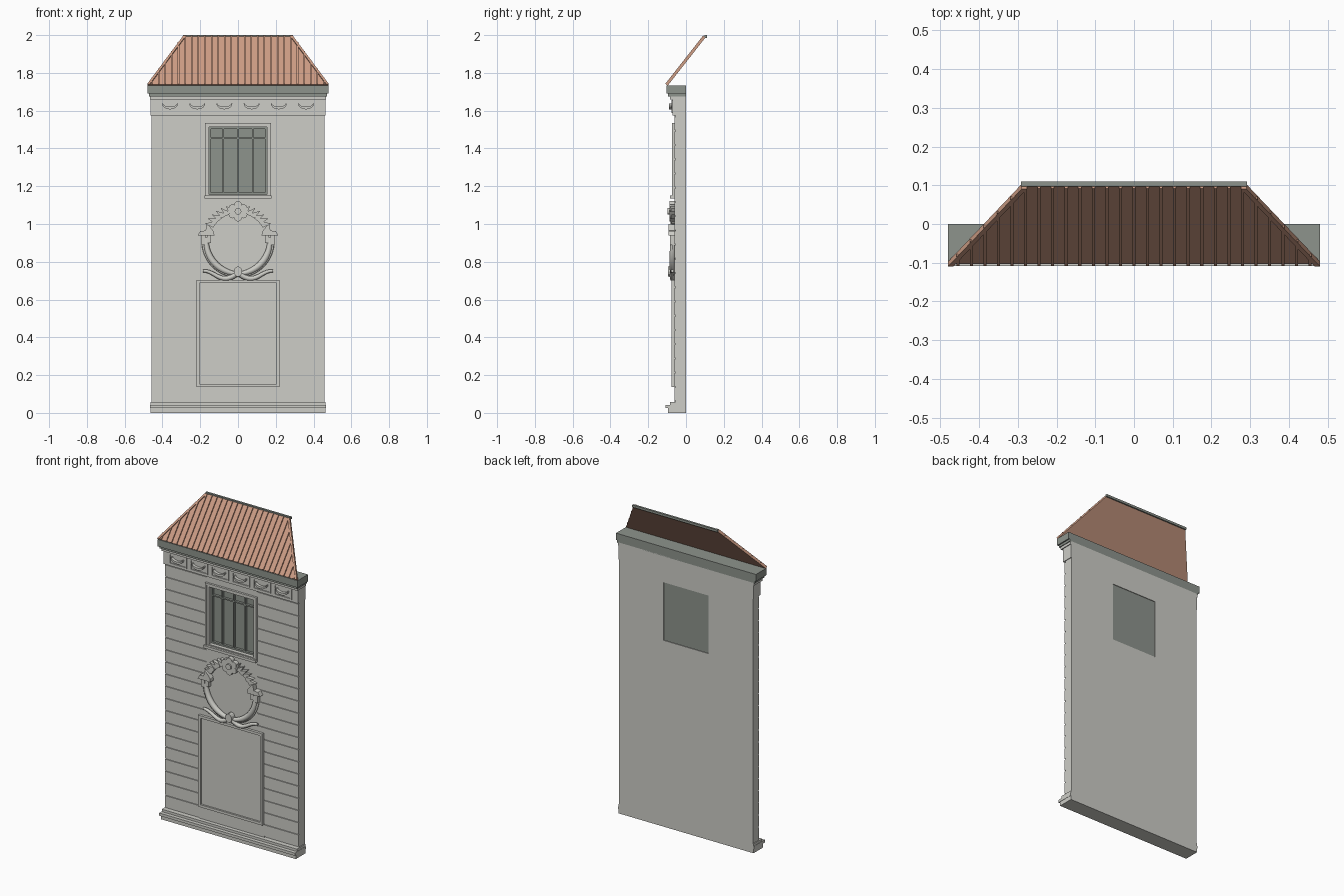
import bpy
from math import sin, cos, pi, radians
from mathutils import Matrix, Vector

cube = bpy.data.objects.get("Cube")
if cube:
    bpy.data.objects.remove(cube, do_unlink=True)


def material(name, rgb):
    m = bpy.data.materials.new(name)
    m.use_nodes = True
    m.diffuse_color = (*rgb, 1)
    m.node_tree.nodes["Principled BSDF"].inputs["Base Color"].default_value = (*rgb, 1)
    return m


STONE = material("pale stone", (0.61, 0.61, 0.57))
SLATE = material("grey green metal", (0.27, 0.295, 0.265))
CLAY = material("clay tile", (0.60, 0.33, 0.23))


def frame(origin, up, out):
    m = Matrix((Vector((1, 0, 0)), Vector(up), Vector(out))).transposed().to_4x4()
    m.translation = origin
    return m


# Working planes: across, up, outward
FACADE = frame((0, 0, 0), (0, 0, 1), (0, -1, 0))
SLOPE_UP = Vector((0, 0.2, 0.255)).normalized()
SLOPE = frame((0, -0.10, 1.735), SLOPE_UP, (0, -SLOPE_UP.z, SLOPE_UP.y))
SLOPE_LEN = 0.324


def rect(x0, x1, z0, z1):
    return [(x0, z0), (x1, z0), (x1, z1), (x0, z1)]


def ring(w, z0, z1, t, x=0):
    """Four bars forming a rectangular border of half width w."""
    return [rect(x - w, x + w, z0, z0 + t), rect(x - w, x + w, z1 - t, z1),
            rect(x - w, x - w + t, z0 + t, z1 - t), rect(x + w - t, x + w, z0 + t, z1 - t)]


def mirrored(outline):
    return [(-x, z) for x, z in reversed(outline)]


def build(name, parts, mat, plane=FACADE):
    """Extrude (outline, near, far) parts outward from a plane into one object."""
    verts, faces = [], []
    for outline, n0, n1 in parts:
        b, k = len(verts), len(outline)
        verts += [plane @ Vector((u, v, n)) for n in (n0, n1) for u, v in outline]
        faces.append([b + i for i in reversed(range(k))])
        faces.append([b + k + i for i in range(k)])
        faces += [[b + i, b + (i + 1) % k, b + k + (i + 1) % k, b + k + i] for i in range(k)]
    me = bpy.data.meshes.new(name)
    me.from_pydata(verts, [], faces)
    me.materials.append(mat)
    ob = bpy.data.objects.new(name, me)
    bpy.context.collection.objects.link(ob)
    return ob


def tube(name, points, radius, depth):
    """Smooth tapered tube through (x, z, taper) points."""
    cu = bpy.data.curves.new(name, "CURVE")
    cu.dimensions = "3D"
    cu.bevel_depth, cu.bevel_resolution, cu.use_fill_caps = radius, 2, True
    sp = cu.splines.new("POLY")
    sp.points.add(len(points) - 1)
    for p, (x, z, r) in zip(sp.points, points):
        p.co, p.radius = (x, -depth, z, 1), r
    tmp = bpy.data.objects.new(name + " path", cu)
    bpy.context.collection.objects.link(tmp)
    dg = bpy.context.evaluated_depsgraph_get()
    me = bpy.data.meshes.new_from_object(tmp.evaluated_get(dg))
    bpy.data.objects.remove(tmp, do_unlink=True)
    me.materials.clear()
    me.materials.append(STONE)
    me.shade_smooth()
    ob = bpy.data.objects.new(name, me)
    bpy.context.collection.objects.link(ob)


# Wall core around the window opening
HALF, FACE, CORE = 0.458, 0.061, 0.055
WIN, SILL, HEAD = 0.155, 1.155, 1.515
build("wall_core", [(o, 0, CORE) for o in (
    rect(-HALF, HALF, 0.04, SILL), rect(-HALF, HALF, HEAD, 1.68),
    rect(-HALF, -WIN, SILL, HEAD), rect(WIN, HALF, SILL, HEAD))], STONE)

# Stone courses separated by thin grooves, with a plain middle
courses, step, gap = [], 0.0753, 0.003
for i in range(20):
    z1 = 0.138 + i * step
    z0 = max(0.05, z1 - step)
    inner = 0.225 if z0 < 0.65 else 0.175
    side = rect(inner, HALF, z0 + gap, z1 - gap)
    courses += [(side, CORE, FACE), (mirrored(side), CORE, FACE)]
build("stone_courses", courses, STONE)
build("wall_middle", [(o, CORE, FACE) for o in (
    rect(-0.225, 0.225, 0.05, 0.70), rect(-0.175, 0.175, 0.70, 1.15),
    rect(-0.175, 0.175, 1.53, 1.58))], STONE)

# Base moulding
build("base_moulding", [
    (rect(-0.463, 0.463, 0, 0.026), 0, 0.095),
    (rect(-0.465, 0.465, 0.026, 0.043), 0, 0.108),
    (rect(-0.463, 0.463, 0.043, 0.058), 0, 0.085)], STONE)

# Frieze with six framed garlands
build("frieze", [(rect(-0.462, 0.462, 1.575, 1.66), 0, 0.072),
                 (rect(-0.467, 0.467, 1.66, 1.678), 0, 0.085)], STONE)
frames, garlands = [], []
for i in range(6):
    x = (i - 2.5) * 0.144
    frames += [(o, 0.072, 0.078) for o in ring(0.06, 1.588, 1.656, 0.007, x)]
    arc = [pi * (1 + k / 10) for k in range(11)]
    low = [(x + 0.042 * cos(a), 1.637 + 0.030 * sin(a)) for a in arc]
    high = [(x + 0.036 * cos(a), 1.637 + 0.016 * sin(a)) for a in reversed(arc)]
    garlands.append((low + high, 0.072, 0.09))
build("frieze_frames", frames, STONE)
build("frieze_garlands", garlands, STONE)

# Cornice
build("cornice", [(rect(-0.472, 0.472, 1.676, 1.69), 0, 0.094),
                  (rect(-0.48, 0.48, 1.69, 1.733), 0, 0.102)], SLATE)

# Roof slope with clipped seams, hip trims and ridge cap
EAVE, RIDGE = 0.48, 0.29
build("roof_sheet", [([(-EAVE, 0), (EAVE, 0), (RIDGE, SLOPE_LEN), (-RIDGE, SLOPE_LEN)],
                      -0.004, 0.004)], CLAY, SLOPE)
seams = []
for i in range(-13, 14):
    x = i * 0.035
    top = SLOPE_LEN * min(1, (EAVE - abs(x)) / (EAVE - RIDGE))
    seams.append((rect(x - 0.004, x + 0.004, 0, top), 0.004, 0.011))
build("roof_seams", seams, CLAY, SLOPE)
hip = [(EAVE - 0.014, 0), (EAVE, 0), (RIDGE, SLOPE_LEN), (RIDGE - 0.014, SLOPE_LEN)]
build("roof_hips", [(hip, 0.004, 0.012), (mirrored(hip), 0.004, 0.012)], CLAY, SLOPE)
build("ridge_cap", [(rect(-0.292, 0.292, 1.986, 2.0), -0.11, -0.097)], SLATE)

# Window
build("window_pane", [(rect(-WIN, WIN, SILL, HEAD), 0.004, 0.03)], SLATE)
bars = [rect(x - 0.004, x + 0.004, SILL, HEAD) for x in (-0.078, 0, 0.078)]
bars += [rect(-WIN, WIN, 1.45, 1.458)] + ring(WIN, SILL, HEAD, 0.012)
build("window_bars", [(o, 0.03, 0.045) for o in bars], SLATE)
build("window_surround",
      [(o, 0.04, 0.068) for o in ring(0.165, 1.145, 1.525, 0.012)]
      + [(o, 0.04, 0.074) for o in ring(0.176, 1.14, 1.535, 0.011)], STONE)
build("window_sill", [(rect(-0.178, 0.178, 1.134, 1.15), 0.05, 0.085)], STONE)

# Lower wall panel
build("lower_panel", [(rect(-0.205, 0.205, 0.15, 0.69), 0.05, 0.066)], STONE)
build("panel_border", [(o, 0.05, 0.077) for o in ring(0.22, 0.136, 0.704, 0.016)], STONE)

# Wreath: tapered branches, leaves, bells, ribbon and flower
CZ, R = 0.905, 0.168
leaves, bells = [], []
for s, tag in ((1, "left"), (-1, "right")):
    flip = (lambda o: o) if s > 0 else mirrored
    arc = [radians(8 - 96 * k / 16) for k in range(17)]
    tube(f"wreath_branch_{tag}",
         [(s * R * cos(a), CZ + R * sin(a), 0.6 + 0.4 * sin(pi * k / 16))
          for k, a in enumerate(arc)], 0.018, 0.07)
    tube(f"wreath_inner_{tag}",
         [(s * (R + 0.017) * cos(a), CZ + (R + 0.014) * sin(a), 1) for a in arc[1:15]],
         0.007, 0.068)
    tube(f"ribbon_{tag}",
         [(s * 0.185 * t, 0.742 - 0.026 * sin(pi * 1.5 * t) - 0.016 * t, 1.1 - 0.5 * t)
          for t in [k / 12 for k in range(13)]], 0.014, 0.072)
    for k in range(6):
        a = radians(34 + k * 8.5)
        tip = a - radians(5)
        ri, ro = R - 0.016, R + 0.034
        pts = [(ri * cos(a - 0.07), CZ + ri * sin(a - 0.07)), (ro * cos(tip), CZ + ro * sin(tip)),
               (R * cos(a + 0.09), CZ + R * sin(a + 0.09)), (ri * cos(a + 0.07), CZ + ri * sin(a + 0.07))]
        leaves.append((flip(pts), 0.055, 0.078 + 0.004 * (k % 2)))
    hat = [(0.125, 0.938), (0.214, 0.938), (0.20, 0.962), (0.172, 0.965),
           (0.165, 1.0), (0.148, 0.985), (0.128, 0.96)]
    bells += [(flip(hat), 0.055, 0.092),
              (flip(rect(0.142, 0.164, 0.90, 0.938)), 0.055, 0.084),
              (flip(rect(0.172, 0.194, 0.89, 0.938)), 0.055, 0.084)]
build("wreath_leaves", leaves, STONE)
build("wreath_bells", bells, STONE)


def disc(x, z, rx, rz, n=12):
    return [(x + rx * cos(2 * pi * i / n), z + rz * sin(2 * pi * i / n)) for i in range(n)]


petals = [(disc(0.034 * sin(i * pi / 3), 1.067 + 0.034 * cos(i * pi / 3), 0.02, 0.02), 0.055, 0.088)
          for i in range(6)]
build("wreath_flower", petals + [(disc(0, 1.067, 0.034, 0.034), 0.055, 0.085),
                                 (disc(0, 1.067, 0.018, 0.018), 0.085, 0.097)], STONE)
build("ribbon_knot", [(disc(0, 0.748, 0.022, 0.027), 0.055, 0.094)], STONE)
